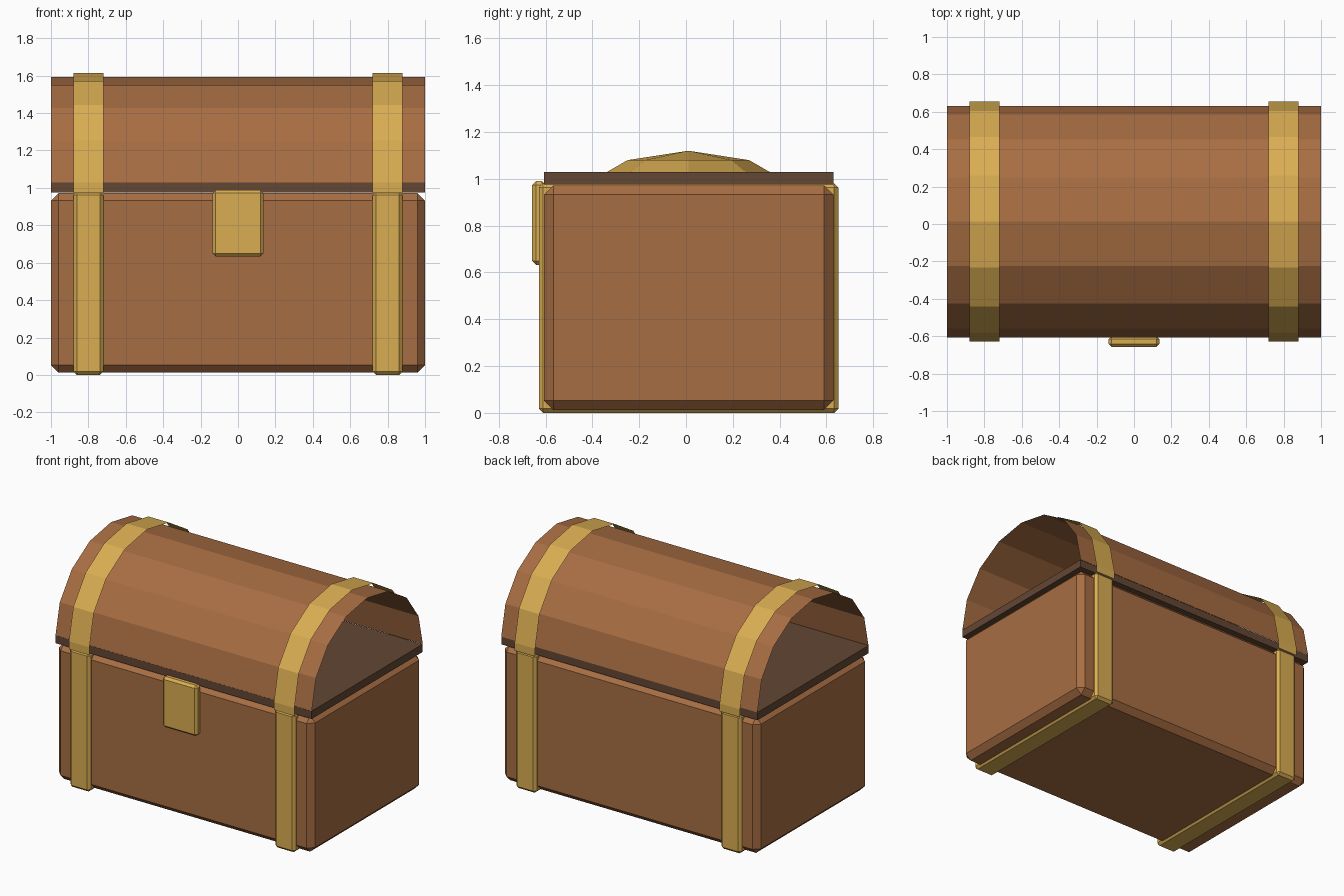
import bpy, bmesh, math
from mathutils import Matrix

cube = bpy.data.objects.get("Cube")
if cube:
    bpy.data.objects.remove(cube, do_unlink=True)


def material(name, rgb):
    m = bpy.data.materials.new(name)
    m.use_nodes = True
    m.diffuse_color = (*rgb, 1)
    shader = next(n for n in m.node_tree.nodes if n.type == 'BSDF_PRINCIPLED')
    shader.inputs["Base Color"].default_value = (*rgb, 1)
    return m


WOOD = material("brown_wood", (0.39, 0.155, 0.056))
DARK = material("dark_wood", (0.125, 0.063, 0.034))
GOLD = material("gold", (0.70, 0.42, 0.085))
MID_Y = 0.013


def finish(name, bm, mat):
    mesh = bpy.data.meshes.new(name)
    bm.to_mesh(mesh)
    bm.free()
    mesh.materials.append(mat)
    ob = bpy.data.objects.new(name, mesh)
    bpy.context.collection.objects.link(ob)
    return ob


def box(name, xs, ys, zs, mat, bevel=0):
    """Box given by its limits on each axis, with chamfered edges."""
    bm = bmesh.new()
    bmesh.ops.create_cube(bm, size=1)
    for v in bm.verts:
        v.co = [r[0] if c < 0 else r[1] for c, r in zip(v.co, (xs, ys, zs))]
    if bevel:
        bmesh.ops.bevel(bm, geom=bm.edges[:], offset=bevel, segments=1,
                        affect='EDGES')
    return finish(name, bm, mat)


def arch(name, x0, x1, ry, rz, base, mat, skirt=0):
    """Open half-barrel sheet running along x."""
    path = [(MID_Y - ry * math.cos(a), base + rz * math.sin(a))
            for a in (math.pi * i / 8 for i in range(9))]
    if skirt:
        path = [(path[0][0], base - skirt)] + path + [(path[-1][0], base - skirt)]
    bm = bmesh.new()
    rows = [[bm.verts.new((x, y, z)) for x in (x0, x1)] for y, z in path]
    for a, b in zip(rows, rows[1:]):
        bm.faces.new((a[0], a[1], b[1], b[0]))
    return finish(name, bm, mat)


# Chest body, lid rim and barrel lid
box("chest_body", (-1, 1), (-0.607, 0.63), (0.013, 0.972), WOOD, 0.04)
box("lid_rim", (-1, 1), (-0.607, 0.63), (0.975, 1.03), DARK)
arch("lid_shell", -1, 1, 0.619, 0.562, 1.03, WOOD)

# Metal straps around body and lid
for side, x in (("right", -0.8), ("left", 0.8)):
    box(side + "_body_strap", (x - 0.08, x + 0.08), (-0.629, 0.651),
        (0, 0.98), GOLD, 0.018)
    arch(side + "_lid_strap", x - 0.08, x + 0.08, 0.641, 0.587, 1.028, GOLD, 0.055)

# Latch plate
box("latch", (-0.135, 0.135), (-0.657, -0.6), (0.632, 0.99), GOLD, 0.016)

# Heap of gold showing inside the lid
bm = bmesh.new()
bmesh.ops.create_uvsphere(bm, u_segments=8, v_segments=6, radius=1)
bmesh.ops.transform(bm, verts=bm.verts,
                    matrix=Matrix.Translation((0, 0.01, 0.82))
                    @ Matrix.Diagonal((0.78, 0.52, 0.3, 1)))
# Keep only the part above the rim
bmesh.ops.bisect_plane(bm, geom=bm.verts[:] + bm.edges[:] + bm.faces[:],
                       plane_co=(0, 0, 1), plane_no=(0, 0, 1), clear_inner=True)
finish("gold_heap", bm, GOLD)
